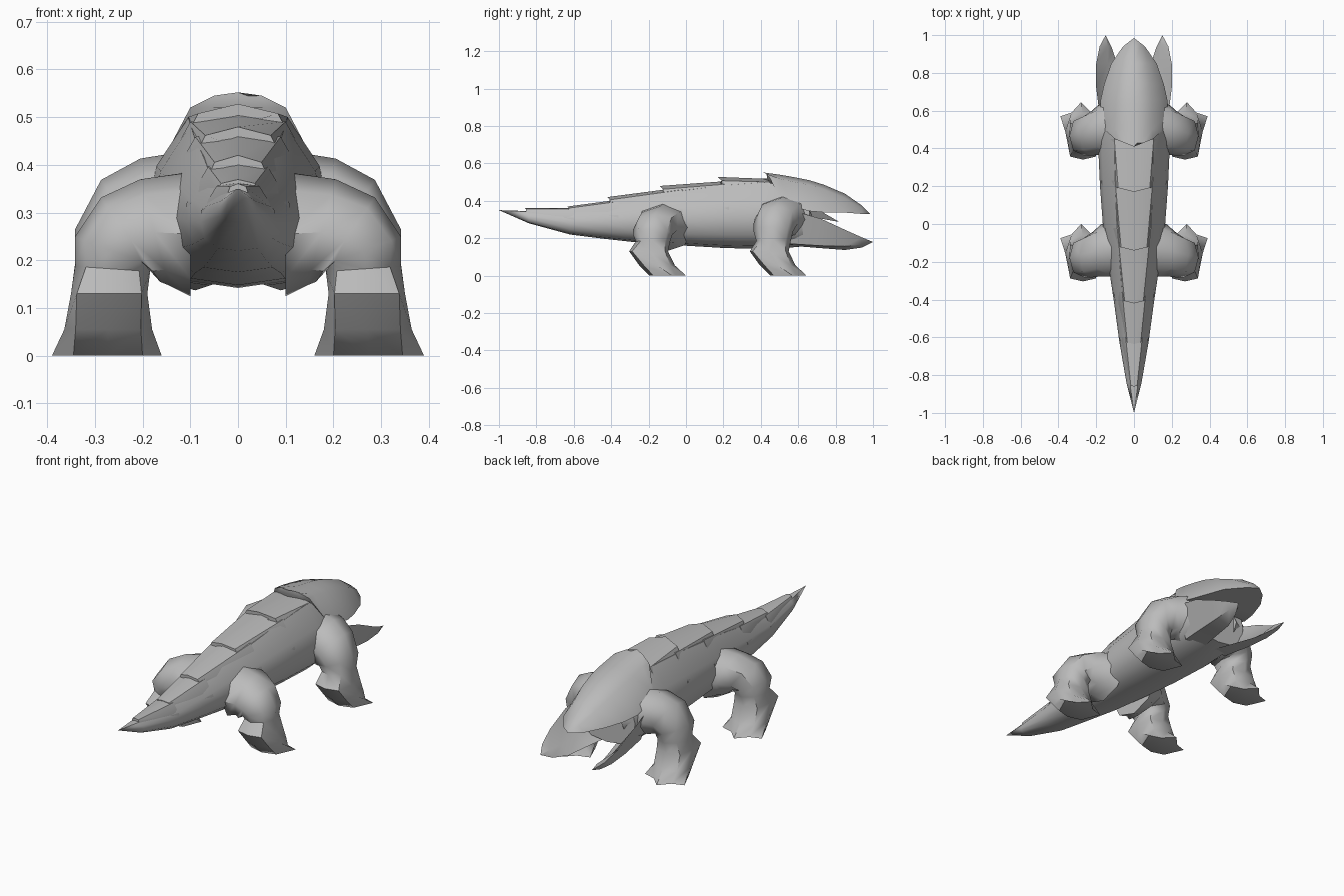
import bpy, bmesh, math

cube = bpy.data.objects.get("Cube")
if cube:
    bpy.data.objects.remove(cube, do_unlink=True)

grey = bpy.data.materials.new("stone_grey")
grey.use_nodes = True
COLOUR = (0.5, 0.5, 0.5, 1)
grey.diffuse_color = COLOUR
grey.node_tree.nodes["Principled BSDF"].inputs["Base Color"].default_value = COLOUR


def loft(name, rings, angle=40):
    """Skin equal-length closed rings, cap both ends and shade smooth by angle."""
    bm = bmesh.new()
    rows = [[bm.verts.new(p) for p in ring] for ring in rings]
    n = len(rows[0])
    for a, b in zip(rows, rows[1:]):
        for i in range(n):
            j = (i + 1) % n
            bm.faces.new((a[i], a[j], b[j], b[i]))
    bm.faces.new(rows[0])
    bm.faces.new(rows[-1])
    bmesh.ops.remove_doubles(bm, verts=bm.verts, dist=0.0005)
    bmesh.ops.recalc_face_normals(bm, faces=bm.faces)
    mesh = bpy.data.meshes.new(name)
    bm.to_mesh(mesh)
    bm.free()
    obj = bpy.data.objects.new(name, mesh)
    bpy.context.collection.objects.link(obj)
    mesh.materials.append(grey)
    bpy.ops.object.select_all(action='DESELECT')
    obj.select_set(True)
    bpy.context.view_layer.objects.active = obj
    bpy.ops.object.shade_smooth_by_angle(angle=math.radians(angle))


def mirrored(half):
    """Complete a half section whose first and last points lie on the centre."""
    return half + [(-x, y, z) for x, y, z in half[-2:0:-1]]


# Trunk and tail: y, half width, top, bottom
BODY = [(-1, 0, 0.35, 0.35), (-0.84, 0.04, 0.345, 0.28), (-0.62, 0.078, 0.355, 0.22),
        (-0.42, 0.105, 0.388, 0.195), (-0.24, 0.132, 0.43, 0.175), (0, 0.165, 0.472, 0.16),
        (0.2, 0.18, 0.5, 0.148), (0.42, 0.19, 0.518, 0.142), (0.58, 0.188, 0.49, 0.152),
        (0.66, 0.165, 0.46, 0.16)]
PROFILE = [(0, 1), (0.55, 0.95), (0.9, 0.68), (1, 0.45), (0.9, 0.2), (0.55, 0.04), (0, 0)]
loft("trunk_and_tail", [mirrored([(w * u, y, b + (t - b) * v) for u, v in PROFILE])
                        for y, w, t, b in BODY])


def body_at(y):
    for a, b in zip(BODY, BODY[1:]):
        if a[0] <= y <= b[0]:
            f = (y - a[0]) / (b[0] - a[0])
            return [p + (q - p) * f for p, q in zip(a, b)][1:]


# Overlapping back plates: raised at the rear ridge, flush with the flanks
def plate_ring(y, outline, lift, sweep):
    w, t, b = body_at(y)
    top = [(w * u, y + sweep * u * w, b + (t - b) * v + lift * k) for u, v, k in outline]
    under = [(x * 0.9, py, z - 0.045) for x, py, z in reversed(top)]
    return mirrored(top + under)


FRONT = [(0, 1, 1), (0.55, 0.955, 1), (0.96, 0.58, 1)]
REAR = [(0, 1, 1), (0.47, 0.965, 0.75), (0.64, 0.87, 0)]
for i, (rear, front) in enumerate([(0.17, 0.45), (-0.14, 0.23), (-0.42, -0.02),
                                   (-0.635, -0.36), (-0.86, -0.6)]):
    loft(f"back_plate_{i + 1}", [plate_ring(rear, REAR, 0.032 if i < 3 else 0.015, 0.25),
                                 plate_ring(front, FRONT, 0.004, 0)], 45)

# Head shield: y, crown height, ridge x and z, rim x and z
HEAD = [(0.41, 0.552, 0.05, 0.545, 0.1, 0.52), (0.5, 0.54, 0.095, 0.518, 0.158, 0.41),
        (0.58, 0.526, 0.1, 0.5, 0.178, 0.365), (0.66, 0.51, 0.095, 0.485, 0.176, 0.345),
        (0.74, 0.485, 0.088, 0.46, 0.158, 0.338), (0.85, 0.438, 0.068, 0.415, 0.12, 0.337),
        (0.94, 0.375, 0.035, 0.362, 0.058, 0.33), (0.985, 0.33, 0, 0.33, 0, 0.33)]
head = []
for y, zt, rx, rz, ex, ez in HEAD:
    sweep = 0.4 if y < 0.45 else 0
    head.append(mirrored([(0, y, zt), (rx, y + rx * sweep, rz), (ex, y + ex * sweep, ez),
                          (ex * 0.6, y + ex * 0.6 * sweep, ez), (0, y, ez)]))
loft("head_shield", head, 45)

# Small wedge below the roof of the mouth
loft("palate", [mirrored([(0, y, z + h), (w, y, z + h), (w * 0.7, y, z), (0, y, z)])
                for y, z, h, w in [(0.6, 0.3, 0.06, 0.1), (0.72, 0.305, 0.04, 0.07),
                                   (0.82, 0.287, 0, 0)]])

# Split lower jaw: y, inner edge, keel, outer edge
JAW = [(0.56, 0.02, 0.16, 0.13, 0.17, 0.18, 0.35), (0.72, 0.06, 0.147, 0.15, 0.16, 0.2, 0.305),
       (0.85, 0.09, 0.137, 0.16, 0.157, 0.2, 0.245), (0.94, 0.12, 0.15, 0.16, 0.165, 0.182, 0.205),
       (1.0, 0.15, 0.18, 0.15, 0.18, 0.15, 0.18)]
# Legs: centre, radii, tilt and corner fullness of each ring from hip to ankle
LEG = [(0.1, 0.525, 0.3, 0.13, 0.16, 90, 1), (0.175, 0.505, 0.302, 0.115, 0.137, 75, 1),
       (0.225, 0.48, 0.28, 0.108, 0.118, 55, 1.05), (0.262, 0.467, 0.235, 0.085, 0.105, 20, 1.05),
       (0.263, 0.468, 0.185, 0.079, 0.092, 4, 1), (0.27, 0.445, 0.13, 0.08, 0.104, 0, 1.2),
       (0.272, 0.49, 0.055, 0.092, 0.095, 0, 1.05)]
# Sole outline with three toes
SOLE = [(0.39, 0.57), (0.33, 0.59), (0.28, 0.645), (0.225, 0.59),
        (0.16, 0.57), (0.2, 0.47), (0.275, 0.45), (0.345, 0.47)]


def leg(name, side, dy, drop):
    rings = []
    for x, y, z, rx, ry, tilt, full in LEG:
        t = math.radians(tilt)
        ring = []
        for k in range(8):
            a = k * math.pi / 4
            f = full if k % 2 else 1
            u, v = rx * f * math.cos(a), ry * f * math.sin(a)
            ring.append((side * (x + u * math.cos(t)), y + v + dy,
                         z + u * math.sin(t) - drop * math.sin(t)))
        rings.append(ring)
    rings.append([(side * x, y + dy, 0) for x, y in SOLE])
    loft(name, rings, 50)


for side, word in ((1, "left"), (-1, "right")):
    jaw = []
    for y, ax, az, bx, bz, cx, cz in JAW:
        inset = 0.022 if y < 1 else 0
        jaw.append([(side * ax, y, az), (side * bx, y, bz), (side * cx, y, cz),
                    (side * (bx - inset), y, bz + inset)])
    loft(f"{word}_lower_jaw", jaw)
    leg(f"{word}_head_end_leg", side, 0, 0)
    leg(f"{word}_tail_end_leg", side, -0.645, 0.045)
